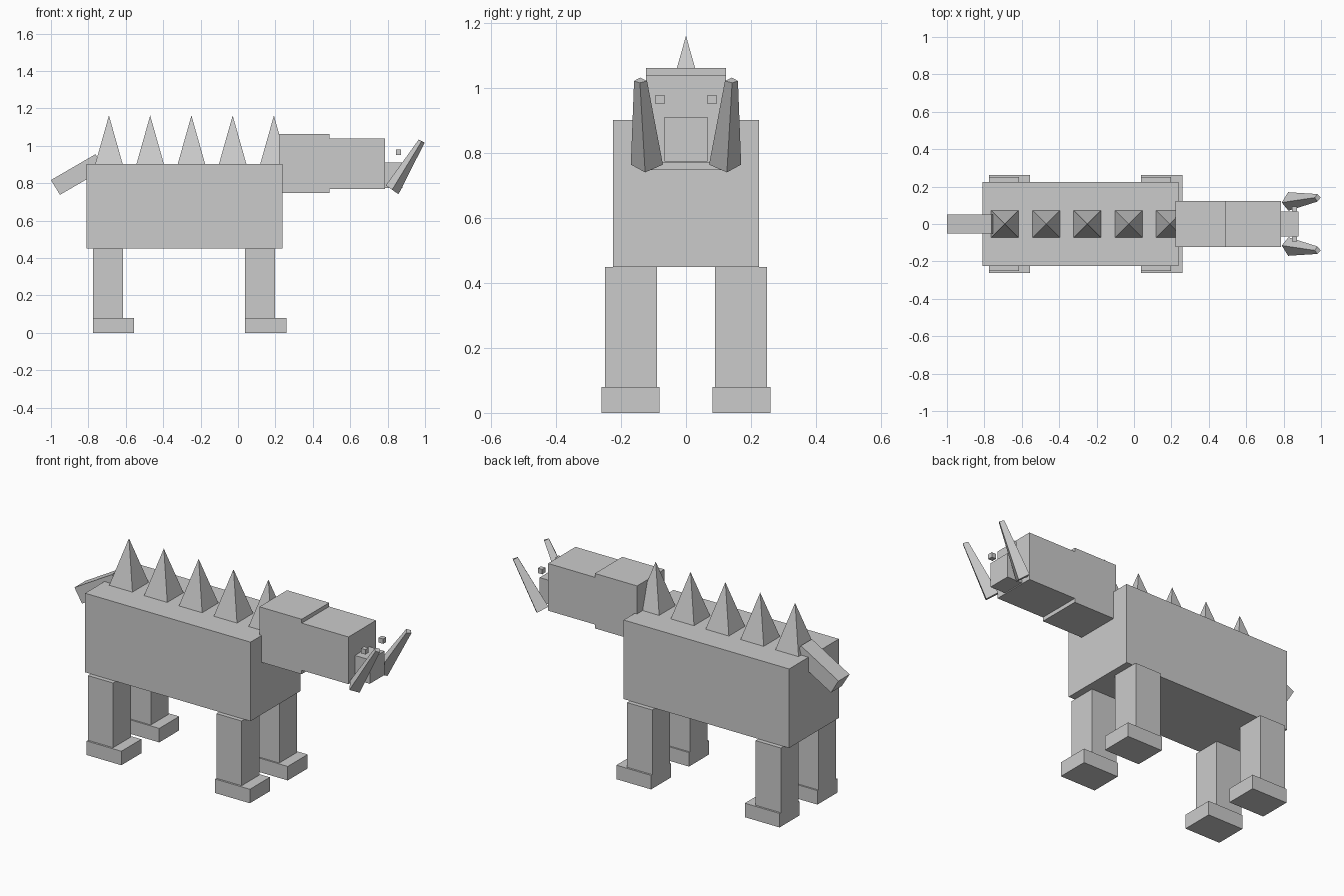
import bpy
from mathutils import Vector

if "Cube" in bpy.data.objects:
    bpy.data.objects.remove(bpy.data.objects["Cube"])

grey = bpy.data.materials.new("plain grey")
grey.diffuse_color = (0.6, 0.6, 0.6, 1)
grey.use_nodes = True
grey.node_tree.nodes["Principled BSDF"].inputs["Base Color"].default_value = grey.diffuse_color


def mesh(name, verts, faces):
    me = bpy.data.meshes.new(name)
    me.from_pydata([tuple(v) for v in verts], [], faces)
    me.materials.append(grey)
    ob = bpy.data.objects.new(name, me)
    bpy.context.collection.objects.link(ob)
    return ob


def loft(name, a, b):
    """Solid between two four-sided rings, a (start) and b (end)."""
    sides = [(i, (i + 1) % 4, (i + 1) % 4 + 4, i + 4) for i in range(4)]
    ob = mesh(name, a + b, [(3, 2, 1, 0), (4, 5, 6, 7)] + sides)
    # make the winding consistent whichever way the rings run
    me = ob.data
    centre = sum((v.co for v in me.vertices), Vector()) / 8
    if (me.polygons[1].center - centre).dot(me.polygons[1].normal) < 0:
        me.flip_normals()
    return ob


def box(name, x0, x1, y0, y1, z0, z1):
    ring = lambda z: [(x0, y0, z), (x1, y0, z), (x1, y1, z), (x0, y1, z)]
    return loft(name, ring(z0), ring(z1))


# trunk, neck, head and snout
box("body", -0.81, 0.237, -0.225, 0.225, 0.45, 0.902)
box("neck", 0.223, 0.49, -0.124, 0.124, 0.748, 1.062)
box("head", 0.49, 0.786, -0.124, 0.124, 0.77, 1.04)
box("snout", 0.786, 0.88, -0.066, 0.066, 0.775, 0.912)

# legs with forward-reaching feet, eyes and tusks on both sides
for side, s in (("right", -1), ("left", 1)):
    ya, yb = sorted((s * 0.09, s * 0.25))
    fa, fb = sorted((s * 0.081, s * 0.261))
    for end, x in (("rear", -0.775), ("front", 0.038)):
        box(f"{end}_{side}_leg", x, x + 0.16, ya, yb, 0.08, 0.45)
        box(f"{end}_{side}_foot", x, x + 0.22, fa, fb, 0, 0.08)
    ea, eb = sorted((s * 0.066, s * 0.094))
    box(f"{side}_eye", 0.844, 0.872, ea, eb, 0.951, 0.979)
    base = [(0.79, s * 0.115, 0.788), (0.826, s * 0.071, 0.765),
            (0.858, s * 0.126, 0.741), (0.824, s * 0.17, 0.765)]
    tip = [(0.966, s * 0.141, 1.033), (0.981, s * 0.12, 1.023),
           (0.998, s * 0.142, 1.017), (0.981, s * 0.16, 1.023)]
    loft(f"{side}_tusk", base, tip)

# row of pyramid spikes along the back
for i in range(5):
    x, r = -0.69 + 0.2205 * i, 0.074
    verts = [(x - r, -r, 0.9), (x + r, -r, 0.9), (x + r, r, 0.9), (x - r, r, 0.9), (x, 0, 1.162)]
    mesh(f"back_spike_{i + 1}", verts,
         [(3, 2, 1, 0), (0, 1, 4), (1, 2, 4), (2, 3, 4), (3, 0, 4)])

# drooping tail, slanting down to the rear
profile = [(-1.0, 0.817), (-0.952, 0.738), (-0.714, 0.876), (-0.762, 0.955)]
loft("tail", [(x, -0.05, z) for x, z in profile], [(x, 0.05, z) for x, z in profile])
